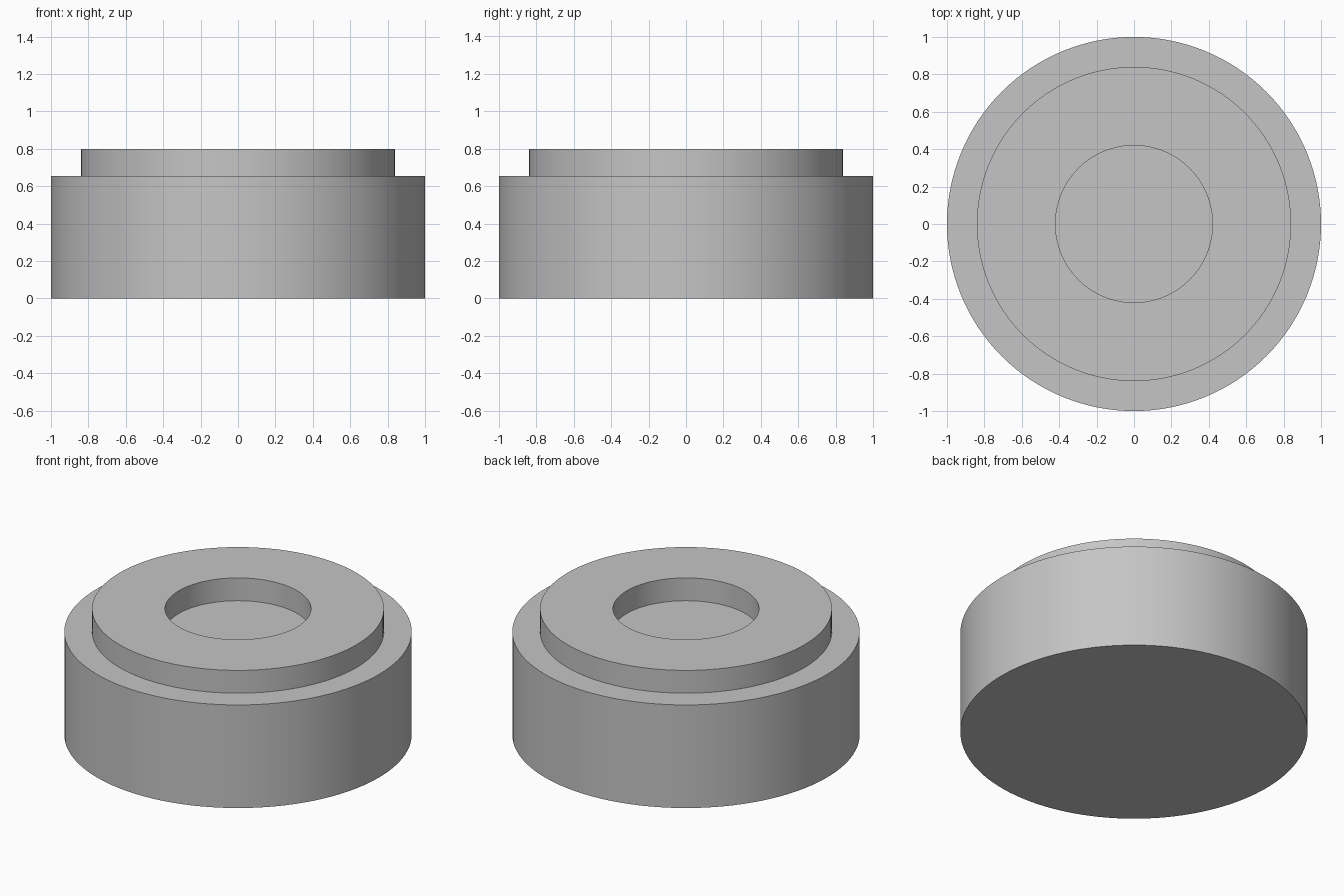
import bpy, bmesh
from math import pi, radians
from mathutils import Vector

cube = bpy.data.objects.get("Cube")
if cube:
    bpy.data.objects.remove(cube, do_unlink=True)

BODY_R, COLLAR_R, BORE_R = 1.0, 0.84, 0.42
STEP_Z, TOP_Z = 0.655, 0.8
SEGMENTS = 128

# Plain grey material
grey = bpy.data.materials.new("plain_grey")
grey.use_nodes = True
colour = (0.56, 0.56, 0.56, 1.0)
grey.diffuse_color = colour
grey.node_tree.nodes["Principled BSDF"].inputs["Base Color"].default_value = colour


def lathe(name, profile):
    """Revolve a radius/height profile around the z axis."""
    bm = bmesh.new()
    verts = [bm.verts.new((r, 0, z)) for r, z in profile]
    edges = [bm.edges.new(pair) for pair in zip(verts, verts[1:])]
    bmesh.ops.spin(bm, geom=verts + edges, cent=Vector(), axis=Vector((0, 0, 1)),
                   angle=2 * pi, steps=SEGMENTS)
    bmesh.ops.remove_doubles(bm, verts=bm.verts[:], dist=0.0001)
    bmesh.ops.recalc_face_normals(bm, faces=bm.faces[:])
    mesh = bpy.data.meshes.new(name)
    bm.to_mesh(mesh)
    bm.free()
    mesh.materials.append(grey)
    obj = bpy.data.objects.new(name, mesh)
    bpy.context.collection.objects.link(obj)
    bpy.ops.object.select_all(action="DESELECT")
    obj.select_set(True)
    bpy.context.view_layer.objects.active = obj
    bpy.ops.object.shade_smooth_by_angle(angle=radians(30))
    return obj


# Wide body, raised collar and shallow flat-bottomed recess in one solid
lathe("stepped_body_with_recess", [
    (0, 0), (BODY_R, 0), (BODY_R, STEP_Z),
    (COLLAR_R, STEP_Z), (COLLAR_R, TOP_Z),
    (BORE_R, TOP_Z), (BORE_R, STEP_Z), (0, STEP_Z),
])
